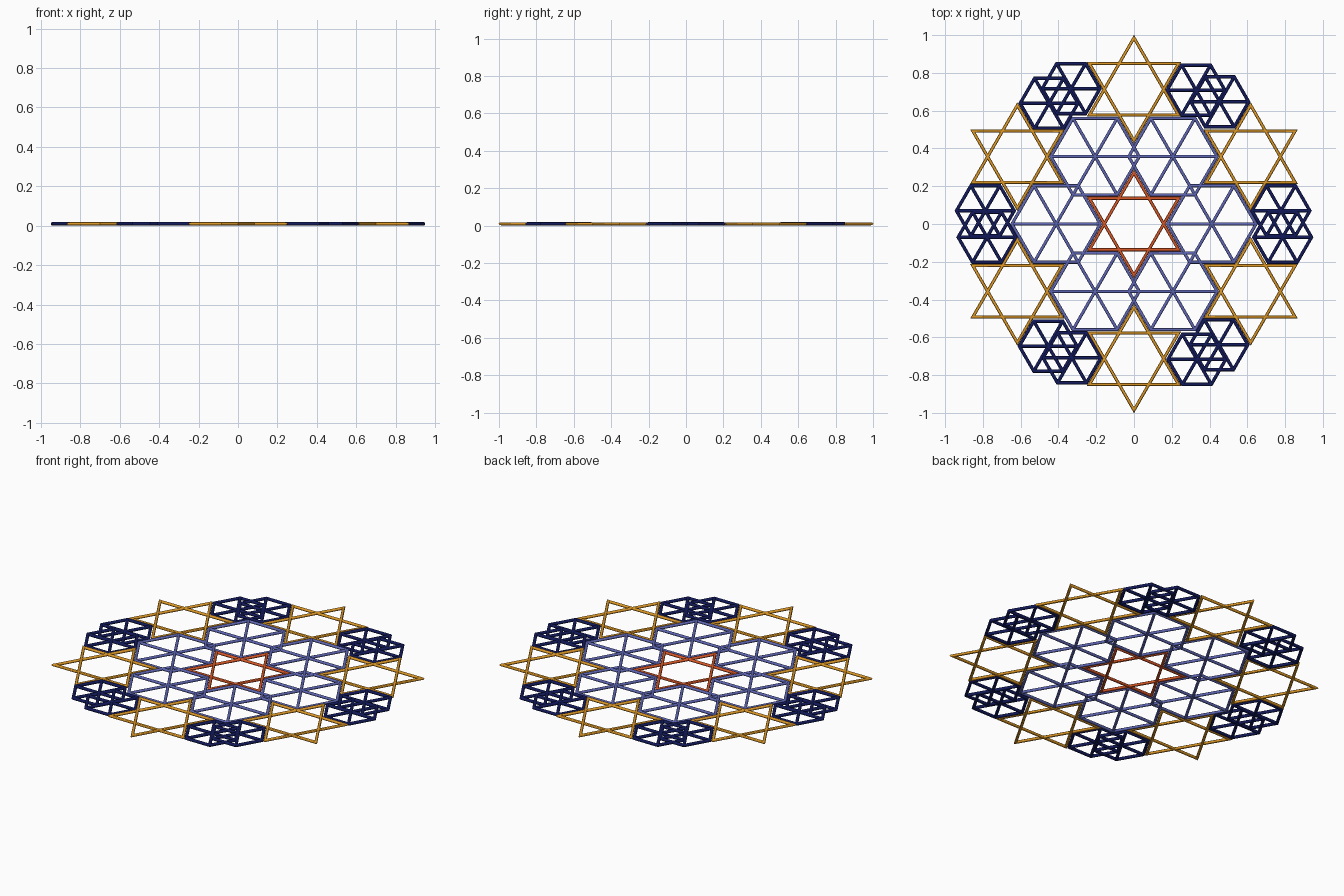
import bpy, bmesh, math
from math import cos, sin, pi

if "Cube" in bpy.data.objects:
    bpy.data.objects.remove(bpy.data.objects["Cube"])

SIDES = 12      # sides of each rod
Z = 0.0095      # height of the rod centre lines
THIN = 0.0082   # rod radius of stars and inner hexagons
THICK = 0.0088  # rod radius of the outer hexagons


def material(name, rgb):
    m = bpy.data.materials.new(name)
    m.diffuse_color = (*rgb, 1)
    m.use_nodes = True
    m.node_tree.nodes["Principled BSDF"].inputs["Base Color"].default_value = m.diffuse_color
    return m


red = material("rust red", (0.72, 0.10, 0.02))
gold = material("amber gold", (0.74, 0.32, 0.02))
slate = material("slate blue", (0.115, 0.135, 0.46))
navy = material("dark navy", (0.006, 0.010, 0.105))


def ring_frame(bm, cx, cy, n, radius, r, start):
    """Closed polygon of round rod with mitred corners."""
    rings = []
    for i in range(n):
        a = start + 2 * pi * i / n
        ring = []
        for k in range(SIDES):
            t = 2 * pi * k / SIDES
            d = radius + r * cos(t) / cos(pi / n)
            ring.append(bm.verts.new((cx + d * cos(a), cy + d * sin(a), Z + r * sin(t))))
        rings.append(ring)
    for i in range(n):
        p, q = rings[i], rings[(i + 1) % n]
        for k in range(SIDES):
            j = (k + 1) % SIDES
            bm.faces.new((p[k], q[k], q[j], p[j]))


def rod(bm, cx, cy, length, r, a):
    """Straight rod centred on (cx, cy), pointing along angle a."""
    ends = []
    for s in (-length / 2, length / 2):
        ends.append([bm.verts.new((cx + s * cos(a) - r * cos(t) * sin(a),
                                   cy + s * sin(a) + r * cos(t) * cos(a),
                                   Z + r * sin(t)))
                     for t in (2 * pi * k / SIDES for k in range(SIDES))])
    p, q = ends
    for k in range(SIDES):
        j = (k + 1) % SIDES
        bm.faces.new((p[k], p[j], q[j], q[k]))
    bm.faces.new(p[::-1])
    bm.faces.new(q)


def finish(bm, name, mat):
    bmesh.ops.recalc_face_normals(bm, faces=bm.faces)
    me = bpy.data.meshes.new(name)
    bm.to_mesh(me)
    bm.free()
    me.materials.append(mat)
    ob = bpy.data.objects.new(name, me)
    bpy.context.collection.objects.link(ob)
    bpy.ops.object.select_all(action='DESELECT')
    ob.select_set(True)
    bpy.context.view_layer.objects.active = ob
    bpy.ops.object.shade_smooth_by_angle(angle=math.radians(35))


def star(name, cx, cy, mat):
    bm = bmesh.new()
    for start in (pi / 2, -pi / 2):
        ring_frame(bm, cx, cy, 3, 0.2725, THIN, start)
    finish(bm, name, mat)


def spoked_hexagon(name, centres, radius, r, mat):
    bm = bmesh.new()
    for cx, cy in centres:
        ring_frame(bm, cx, cy, 6, radius, r, 0)
        for k in range(3):
            rod(bm, cx, cy, 2 * radius, r, k * pi / 3)
    finish(bm, name, mat)


def turn(x, y, a):
    return x * cos(a) - y * sin(a), x * sin(a) + y * cos(a)


# centre star
star("centre_star", 0, 0, red)

for i in range(6):
    a = i * pi / 3
    # outer stars
    star(f"outer_star_{i + 1}", *turn(0.713, 0, a + pi / 6), gold)
    # inner ring of spoked hexagons
    spoked_hexagon(f"inner_hexagon_{i + 1}", [turn(0.412, 0, a)], 0.234, THIN, slate)
    # outer pairs of overlapping small hexagons
    spoked_hexagon(f"outer_hexagon_pair_{i + 1}",
                   [turn(0.778, 0.07, a), turn(0.787, -0.07, a)], 0.153, THICK, navy)
